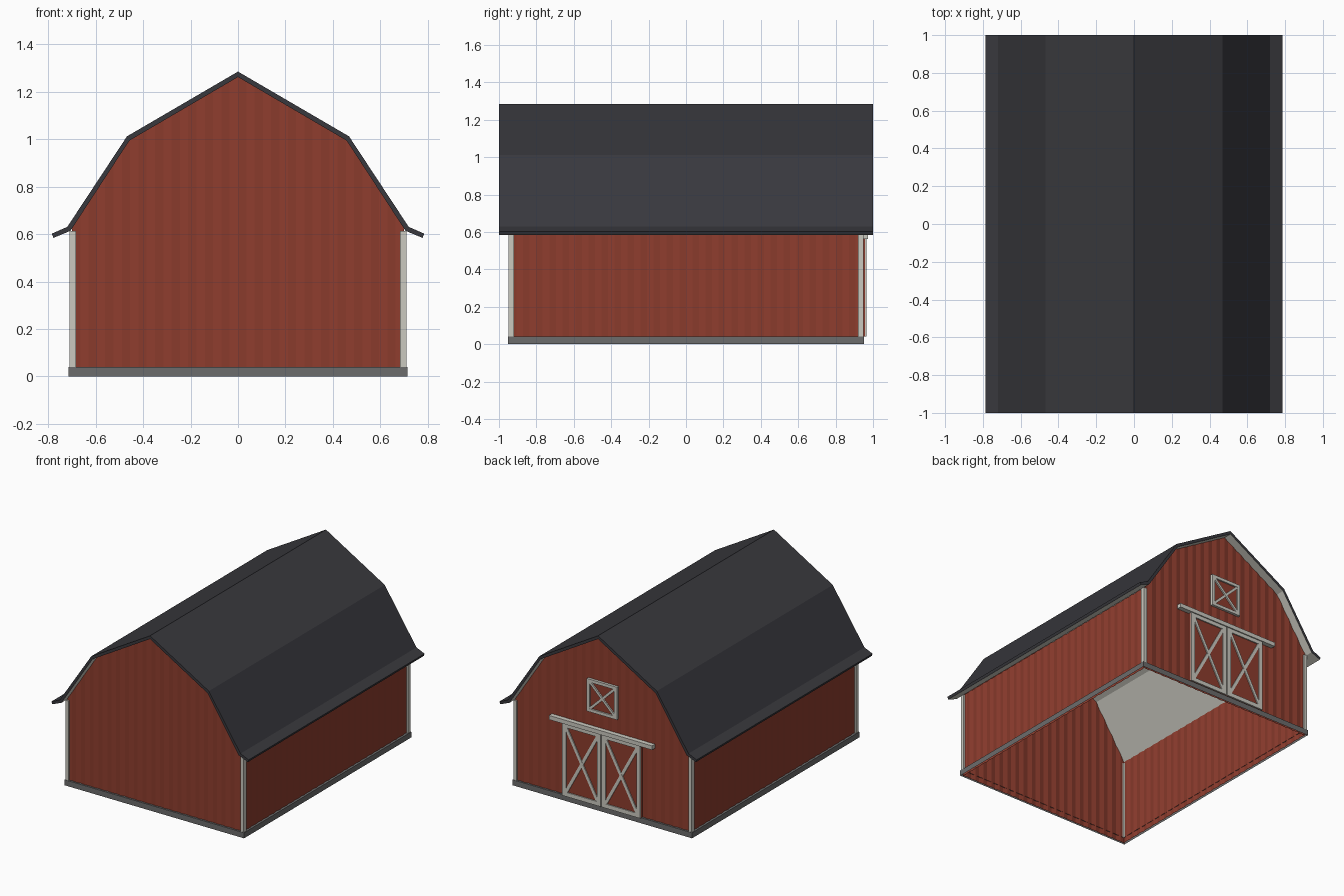
import bpy, bmesh, math
from mathutils import Matrix, Vector

if "Cube" in bpy.data.objects:
    bpy.data.objects.remove(bpy.data.objects["Cube"])


def material(name, rgb):
    m = bpy.data.materials.new(name)
    m.diffuse_color = (*rgb, 1)
    m.use_nodes = True
    m.node_tree.nodes["Principled BSDF"].inputs["Base Color"].default_value = m.diffuse_color
    return m


RED = material("barn_red", (0.27, 0.046, 0.027))
PALE = material("pale_trim", (0.60, 0.59, 0.53))
DARK = material("dark_roofing", (0.04, 0.04, 0.047))
STONE = material("foundation_grey", (0.15, 0.15, 0.15))


def mesh_object(name, bm, *mats):
    me = bpy.data.meshes.new(name)
    bm.to_mesh(me)
    bm.free()
    for m in mats:
        me.materials.append(m)
    ob = bpy.data.objects.new(name, me)
    bpy.context.collection.objects.link(ob)
    return ob


def add_box(bm, lo, hi):
    lo, hi = Vector(lo), Vector(hi)
    bmesh.ops.create_cube(bm, size=1, matrix=Matrix.Translation((lo + hi) / 2)
                          @ Matrix.Diagonal((*(hi - lo), 1)))


def add_bar(bm, a, b, width, y0, y1):
    """Board in the xz plane running from a to b."""
    dx, dz = b[0] - a[0], b[1] - a[1]
    mid = ((a[0] + b[0]) / 2, (y0 + y1) / 2, (a[1] + b[1]) / 2)
    bmesh.ops.create_cube(bm, size=1, matrix=Matrix.Translation(mid)
                          @ Matrix.Rotation(-math.atan2(dz, dx), 4, 'Y')
                          @ Matrix.Diagonal((math.hypot(dx, dz), y1 - y0, width, 1)))


def add_crossed_frame(bm, x0, x1, z0, z1, w, brace, y0, y1):
    """Rectangular frame with an X brace."""
    add_box(bm, (x0, y0, z0), (x0 + w, y1, z1))
    add_box(bm, (x1 - w, y0, z0), (x1, y1, z1))
    add_box(bm, (x0 + w, y0, z0), (x1 - w, y1, z0 + w))
    add_box(bm, (x0 + w, y0, z1 - w), (x1 - w, y1, z1))
    i = w * 0.8
    add_bar(bm, (x0 + i, z0 + i), (x1 - i, z1 - i), brace, y0, y1 - 0.001)
    add_bar(bm, (x0 + i, z1 - i), (x1 - i, z0 + i), brace, y0, y1 - 0.002)


# Roof half profiles, ridge to eave
OUTER = [(0, 1.285), (0.468, 1.012), (0.72, 0.63), (0.785, 0.602)]
INNER = [(0, 1.262), (0.458, 0.994), (0.706, 0.614), (0.778, 0.584)]


def roof_height(x):
    x = abs(x)
    for (xa, za), (xb, zb) in zip(INNER, INNER[1:]):
        if x <= xb:
            return za + (zb - za) * (x - xa) / (xb - xa)


def ribbed_wall(name, half, place, top, extra=()):
    """Thin sheet of zigzag siding; place(u, depth, z) gives the position."""
    n = 2 * round(half / 0.035)
    step = 2 * half / n
    us = sorted([-half + i * step for i in range(n + 1)] + list(extra))
    bm = bmesh.new()
    cols = []
    for u in us:
        t = (u + half) / step % 2
        depth = 0.005 * min(t, 2 - t)
        cols.append([bm.verts.new(place(u, depth, z)) for z in (0, top(u))])
    for a, b in zip(cols, cols[1:]):
        bm.faces.new((a[0], b[0], b[1], a[1]))
    return mesh_object(name, bm, RED)


WX, WY = 0.70, 0.94
kinks = (-0.458, 0.458)
ribbed_wall("front_wall", WX, lambda u, d, z: (u, -WY + d, z), roof_height, kinks)
ribbed_wall("back_wall", WX, lambda u, d, z: (-u, WY - d, z), roof_height, kinks)
ribbed_wall("right_wall", WY, lambda u, d, z: (WX - d, u, z), lambda u: 0.62)
ribbed_wall("left_wall", WY, lambda u, d, z: (-WX + d, -u, z), lambda u: 0.62)

# Gambrel roof with pale underside
bm = bmesh.new()
full = lambda p: [(-x, z) for x, z in p[:0:-1]] + p
rings = [[[bm.verts.new((x, y, z)) for x, z in full(p)] for p in (OUTER, INNER)]
         for y in (-1, 1)]
(of, nf), (ob_, nb) = rings
for i in range(len(of) - 1):
    bm.faces.new((of[i], of[i + 1], ob_[i + 1], ob_[i]))
    bm.faces.new((nf[i], nb[i], nb[i + 1], nf[i + 1])).material_index = 1
    bm.faces.new((of[i], nf[i], nf[i + 1], of[i + 1]))
    bm.faces.new((ob_[i], ob_[i + 1], nb[i + 1], nb[i]))
for i in (0, -1):
    bm.faces.new((of[i], ob_[i], nb[i], nf[i]))
bmesh.ops.recalc_face_normals(bm, faces=bm.faces)
mesh_object("roof", bm, DARK, PALE)

# Foundation: outer skirt with a narrow top ledge
bm = bmesh.new()
loops = [[bm.verts.new((sx * x, sy * y, z))
          for sx, sy in ((-1, -1), (1, -1), (1, 1), (-1, 1))]
         for x, y, z in ((0.714, 0.951, 0), (0.714, 0.951, 0.04), (0.695, 0.935, 0.04))]
for lo, hi in zip(loops, loops[1:]):
    for i in range(4):
        j = (i + 1) % 4
        bm.faces.new((lo[i], lo[j], hi[j], hi[i]))
mesh_object("foundation", bm, STONE)

# Corner boards, an L of two planks at each corner
bm = bmesh.new()
for sx in (-1, 1):
    for sy in (-1, 1):
        for (xa, xb), (ya, yb) in (((0.684, 0.71), (0.938, 0.949)),
                                   ((0.698, 0.71), (0.92, 0.938))):
            add_box(bm, (min(sx * xa, sx * xb), min(sy * ya, sy * yb), 0.04),
                    (max(sx * xa, sx * xb), max(sy * ya, sy * yb), 0.613))
mesh_object("corner_boards", bm, PALE)

# Sliding doors on the back gable
for name, x0, x1 in (("left_door", 0.004, 0.31), ("right_door", -0.31, -0.004)):
    bm = bmesh.new()
    add_box(bm, (x0, 0.938, 0.04), (x1, 0.956, 0.565))
    mesh_object(name + "_panel", bm, RED)
    bm = bmesh.new()
    add_crossed_frame(bm, x0, x1, 0.04, 0.565, 0.03, 0.022, 0.955, 0.964)
    mesh_object(name + "_frame", bm, PALE)

# Door track
bm = bmesh.new()
add_box(bm, (-0.41, 0.938, 0.562), (0.41, 0.972, 0.592))
mesh_object("door_track", bm, PALE)

# Loft hatch
bm = bmesh.new()
add_box(bm, (-0.11, 0.936, 0.705), (0.11, 0.946, 0.92))
mesh_object("loft_hatch_panel", bm, RED)
bm = bmesh.new()
add_crossed_frame(bm, -0.12, 0.12, 0.695, 0.93, 0.022, 0.018, 0.938, 0.957)
mesh_object("loft_hatch_frame", bm, PALE)
